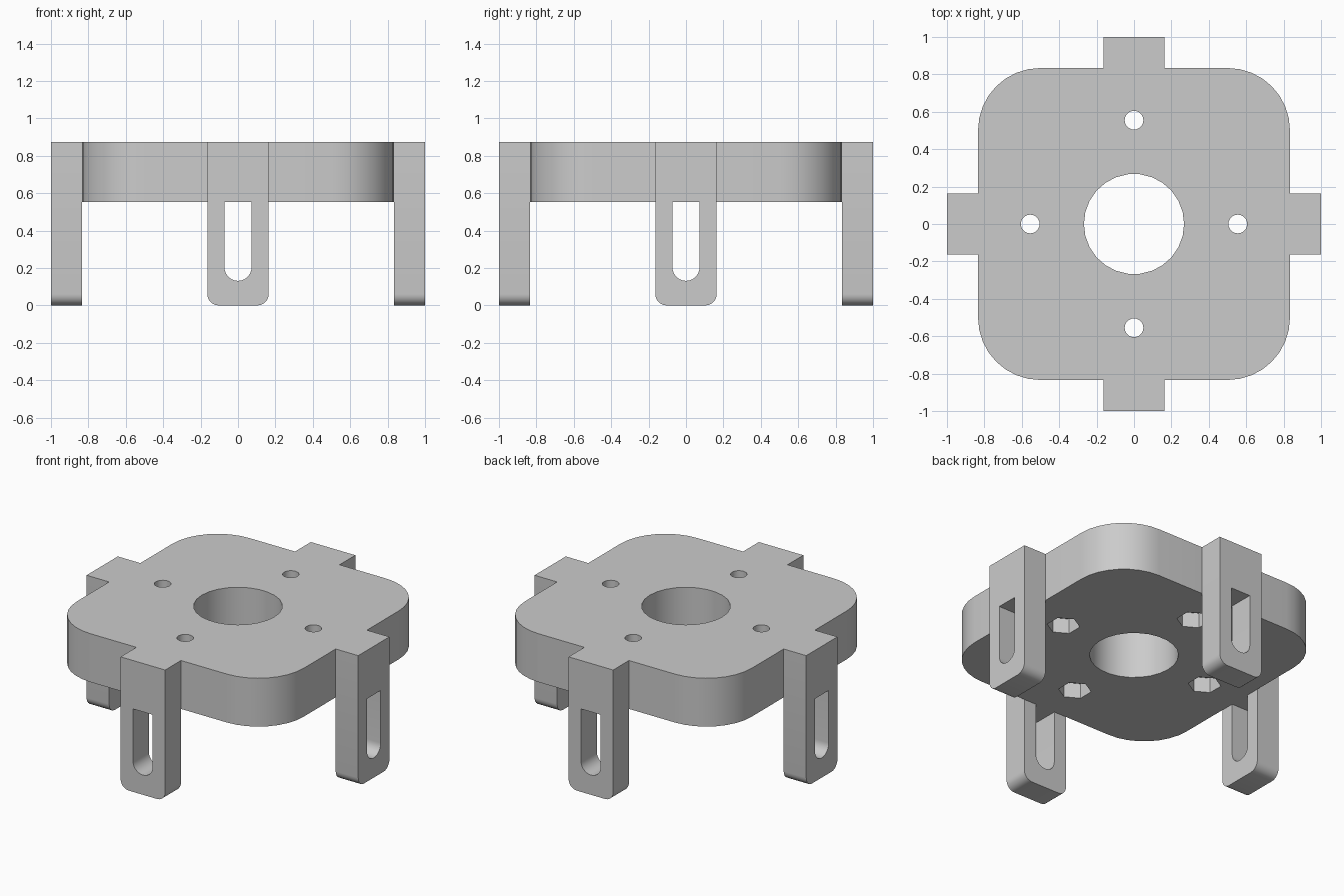
import bpy, bmesh, math
from mathutils import Matrix, Vector

if "Cube" in bpy.data.objects:
    bpy.data.objects.remove(bpy.data.objects["Cube"])

TOP, UNDER, HALF = 0.874, 0.552, 0.834
LEG_HALF, SLOT_HALF = 0.164, 0.0725

grey = bpy.data.materials.new("plain grey")
grey.use_nodes = True
colour = (0.6, 0.6, 0.6, 1)
grey.diffuse_color = colour
grey.node_tree.nodes["Principled BSDF"].inputs["Base Color"].default_value = colour


def arc(cx, cy, r, start, sweep, n):
    angles = [math.radians(start + sweep * i / n) for i in range(n + 1)]
    return [(cx + r * math.cos(a), cy + r * math.sin(a)) for a in angles]


def circle(cx, cy, r, n, start=0):
    return arc(cx, cy, r, start, 360, n)[:-1]


def prism(name, points, low, high, matrix=Matrix()):
    """Extrude a flat outline from low to high along its local z."""
    bm = bmesh.new()
    face = bm.faces.new([bm.verts.new((x, y, low)) for x, y in points])
    grown = bmesh.ops.extrude_face_region(bm, geom=[face])["geom"]
    moved = [v for v in grown if isinstance(v, bmesh.types.BMVert)]
    bmesh.ops.translate(bm, verts=moved, vec=(0, 0, high - low))
    bmesh.ops.recalc_face_normals(bm, faces=bm.faces)
    bm.transform(matrix)
    mesh = bpy.data.meshes.new(name)
    bm.to_mesh(mesh)
    bm.free()
    mesh.materials.append(grey)
    obj = bpy.data.objects.new(name, mesh)
    bpy.context.collection.objects.link(obj)
    return obj


def finish(obj, cutters):
    """Cut the openings, then smooth the curved walls."""
    bpy.ops.object.select_all(action="DESELECT")
    bpy.context.view_layer.objects.active = obj
    obj.select_set(True)
    for cutter in cutters:
        mod = obj.modifiers.new("opening", "BOOLEAN")
        mod.operation, mod.solver, mod.object = "DIFFERENCE", "EXACT", cutter
        bpy.ops.object.modifier_apply(modifier=mod.name)
        bpy.data.objects.remove(cutter)
    bpy.ops.object.shade_smooth_by_angle(angle=math.radians(30))


# Plate with rounded corners, a centre bore and four screw holes with nut pockets
radius = 0.333
c = HALF - radius
outline = []
for i, (sx, sy) in enumerate([(1, 1), (-1, 1), (-1, -1), (1, -1)]):
    outline += arc(sx * c, sy * c, radius, 90 * i, 90, 8)
plate = prism("mounting_plate", outline, UNDER, TOP)
cutters = [prism("bore_cutter", circle(0, 0, 0.268, 26), 0, 1)]
for x, y in [(1, 0), (0, 1), (-1, 0), (0, -1)]:
    x, y = x * 0.555, y * 0.555
    cutters.append(prism("screw_cutter", circle(x, y, 0.05, 24), 0, 1))
    cutters.append(prism("nut_cutter", circle(x, y, 0.1, 6, 30), 0.4, UNDER + 0.1))
finish(plate, cutters)

# Four legs: upright outline in x and z, extruded outwards, each with a slot
r = 0.06
leg_outline = [(LEG_HALF, TOP), (-LEG_HALF, TOP)]
leg_outline += arc(r - LEG_HALF, r, r, 180, 90, 6) + arc(LEG_HALF - r, r, r, 270, 90, 6)
slot_outline = [(SLOT_HALF, UNDER), (-SLOT_HALF, UNDER)]
slot_outline += arc(0, 0.131 + SLOT_HALF, SLOT_HALF, 180, 180, 14)
upright = Matrix.Rotation(math.radians(90), 4, "X")
for i, side in enumerate(["front", "left", "back", "right"]):
    turn = Matrix.Rotation(math.radians(90 * i), 4, "Z") @ upright
    leg = prism(side + "_leg", leg_outline, HALF, 1, turn)
    finish(leg, [prism("slot_cutter", slot_outline, 0.7, 1.2, turn)])
